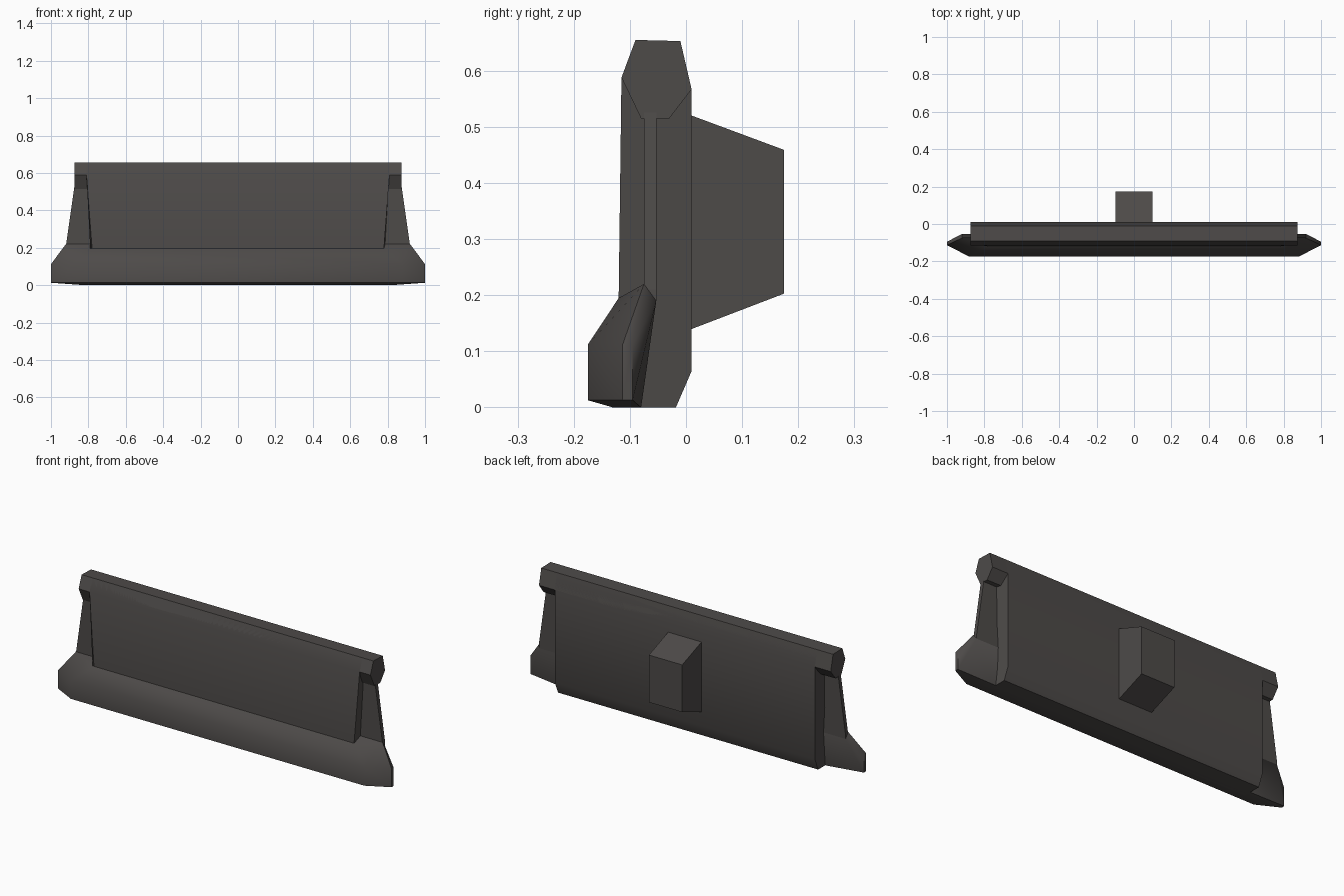
import bpy
import bmesh
import math

cube = bpy.data.objects.get("Cube")
if cube:
    bpy.data.objects.remove(cube, do_unlink=True)

steel = bpy.data.materials.new("dark warm grey steel")
steel.use_nodes = True
colour = (0.075, 0.069, 0.066, 1)
steel.diffuse_color = colour
steel.node_tree.nodes["Principled BSDF"].inputs["Base Color"].default_value = colour


def finish(bm, name, smooth=True):
    bmesh.ops.recalc_face_normals(bm, faces=bm.faces)
    mesh = bpy.data.meshes.new(name)
    bm.to_mesh(mesh)
    bm.free()
    mesh.materials.append(steel)
    obj = bpy.data.objects.new(name, mesh)
    bpy.context.collection.objects.link(obj)
    if smooth:
        bpy.ops.object.select_all(action="DESELECT")
        obj.select_set(True)
        bpy.context.view_layer.objects.active = obj
        bpy.ops.object.shade_smooth_by_angle(angle=math.radians(40))


def span(name, profile, smooth=True):
    """Side profile of (half width, y, z) points bridged from left to right."""
    bm = bmesh.new()
    left = [bm.verts.new((w, y, z)) for w, y, z in profile]
    right = [bm.verts.new((-w, y, z)) for w, y, z in profile]
    bm.faces.new(left)
    bm.faces.new(right[::-1])
    for i in range(len(profile)):
        j = (i + 1) % len(profile)
        bm.faces.new((left[i], right[i], right[j], left[j]))
    finish(bm, name, smooth)


def hull(name, points, sides, smooth=True):
    """Convex solid around the points, repeated for each x sign in sides."""
    bm = bmesh.new()
    for s in sides:
        for x, y, z in points:
            bm.verts.new((s * x, y, z))
    bmesh.ops.convex_hull(bm, input=bm.verts)
    bmesh.ops.dissolve_limit(bm, angle_limit=math.radians(1),
                             verts=bm.verts, edges=bm.edges)
    finish(bm, name, smooth)


# Blade panel with slanted ends
span("blade_panel", [
    (0.81, -0.115, 0.588), (0.78, -0.12, 0.195), (0.78, -0.12, 0.0),
    (0.78, -0.018, 0.0), (0.78, 0.01, 0.065), (0.78, 0.01, 0.567),
    (0.78, -0.01, 0.653), (0.81, -0.09, 0.655)])

# Six-sided rail along the top
rail = [(-0.115, 0.588), (-0.09, 0.655), (-0.01, 0.653),
        (0.01, 0.567), (-0.03, 0.515), (-0.08, 0.515)]
span("top_rail", [(0.875, y, z) for y, z in rail])

# Lower lip with pointed tips and a sloping shelf
hull("lower_lip", [
    (0.88, -0.175, 0.112), (0.88, -0.175, 0.013), (0.82, -0.13, 0),
    (1.0, -0.113, 0.112), (1.0, -0.113, 0.013),
    (1.0, -0.095, 0.112), (1.0, -0.095, 0.013),
    (0.78, -0.12, 0.195), (0.92, -0.075, 0.22), (0.78, -0.075, 0.22),
    (0.92, -0.053, 0.19), (0.78, -0.053, 0.19), (0.79, -0.08, 0)], (1, -1))

# Thin tapering wings between lip and rail
for name, side in (("left_wing", 1), ("right_wing", -1)):
    hull(name, [(x, y, z) for x, z in
                ((0.76, 0.54), (0.873, 0.54), (0.92, 0.21), (0.92, 0.19), (0.76, 0.19))
                for y in (-0.075, -0.053)], (side,), False)

# Tapered mounting block on the back
span("mounting_block", [(0.1, 0.0, 0.136), (0.1, 0.175, 0.203),
                        (0.1, 0.175, 0.459), (0.1, 0.0, 0.524)], False)
